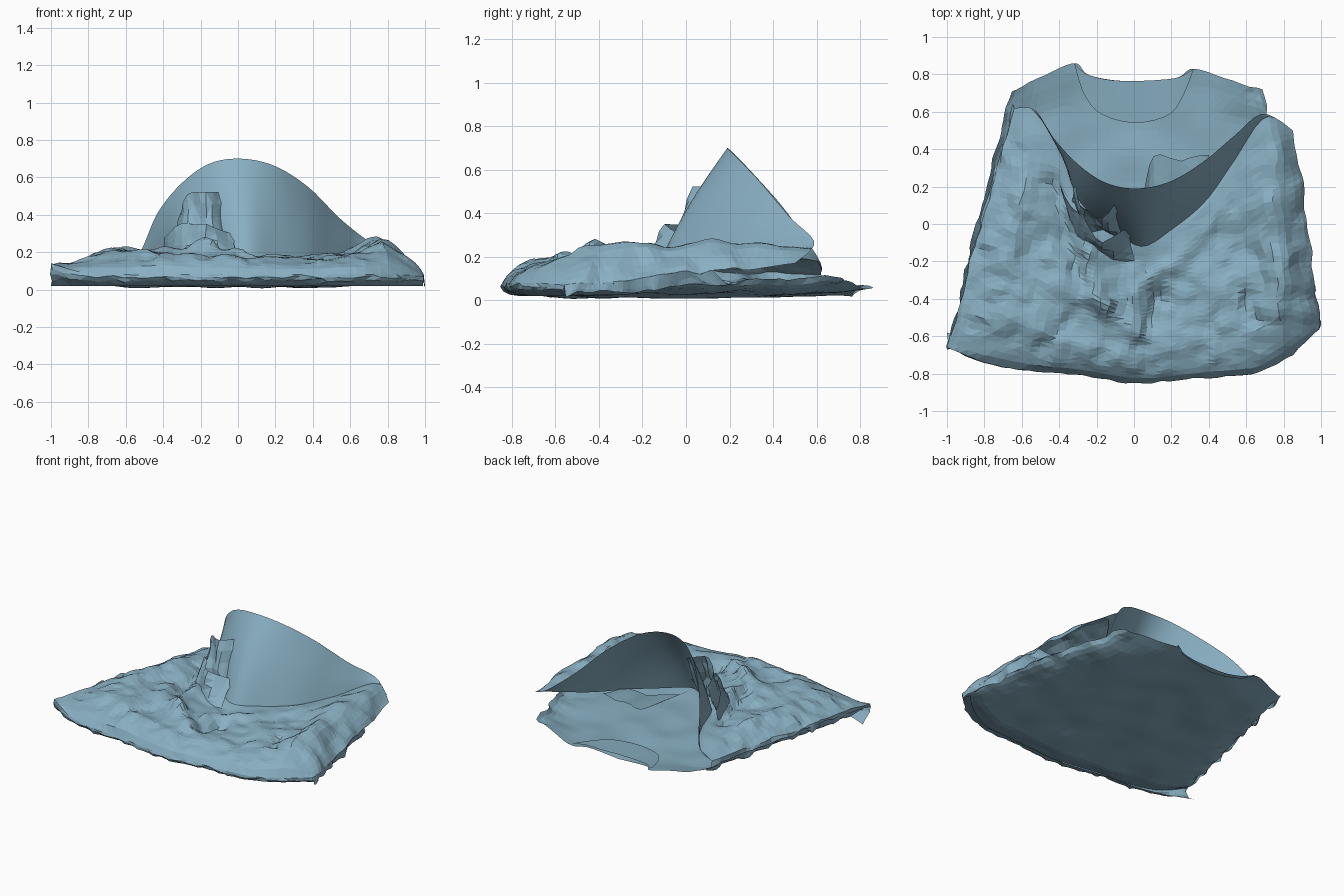
import bpy, bmesh, math
from mathutils import Vector, noise

if "Cube" in bpy.data.objects:
    bpy.data.objects.remove(bpy.data.objects["Cube"])


def spline(pts, t):
    """Catmull-Rom point at t in 0..1 through pts."""
    p = [Vector(q) for q in pts]
    s = min(max(t, 0), 1) * (len(p) - 1)
    i = min(int(s), len(p) - 2)
    f = s - i
    a, b, c, d = p[max(i - 1, 0)], p[i], p[i + 1], p[min(i + 2, len(p) - 1)]
    return 0.5 * (2 * b + (c - a) * f + (2 * a - 5 * b + 4 * c - d) * f * f
                  + (3 * b - a - 3 * c + d) * f ** 3)


def sheet(name, nu, nv, fn, smooth=False):
    """Cloth sheet from a function of (u, v)."""
    bm = bmesh.new()
    g = [[bm.verts.new(fn(i / nu, j / nv)) for i in range(nu + 1)] for j in range(nv + 1)]
    for j in range(nv):
        for i in range(nu):
            bm.faces.new((g[j][i], g[j][i + 1], g[j + 1][i + 1], g[j + 1][i]))
    bmesh.ops.remove_doubles(bm, verts=bm.verts, dist=0.0005)
    bmesh.ops.triangulate(bm, faces=bm.faces)
    me = bpy.data.meshes.new(name)
    bm.to_mesh(me)
    bm.free()
    ob = bpy.data.objects.new(name, me)
    bpy.context.collection.objects.link(ob)
    mat = bpy.data.materials.get("cloth") or bpy.data.materials.new("cloth")
    mat.diffuse_color = (0.25, 0.43, 0.54, 1)
    mat.use_nodes = True
    mat.node_tree.nodes["Principled BSDF"].inputs["Base Color"].default_value = mat.diffuse_color
    me.materials.append(mat)
    for p in me.polygons:
        p.use_smooth = smooth
    return ob


def crumple(p, amp, freq):
    """Random wrinkle offset."""
    q = Vector((p.x, p.y, 0.3)) * freq
    return Vector((noise.noise(q), noise.noise(q + Vector((9, 4, 1))),
                   noise.noise(q + Vector((3, 17, 5))))) * amp


FOLDS = [(-.32, .1, -.15, -.4, .05, .06), (-.2, -.4, .05, -.62, .05, .05),
         (.05, -.2, .12, -.4, -.03, .06), (.12, -.4, .04, -.65, -.05, .05),
         (-.42, .2, -.3, -.25, -.04, .05), (-.3, -.45, -.5, -.68, -.03, .04),
         (-.78, -.5, -.64, .2, .04, .12), (.74, .45, .76, -.4, .035, .1),
         (.3, -.1, .0, -.4, .03, .06), (.6, -.4, .64, -.5, -.03, .04)]


def folds(x, y):
    """Height of the long ridges and valleys of the front."""
    z = 0
    for ax, ay, bx, by, h, w in FOLDS:
        a, d = Vector((ax, ay)), Vector((bx - ax, by - ay))
        t = min(max((Vector((x, y)) - a).dot(d) / d.length_squared, 0), 1)
        z += h * math.exp(-((Vector((x, y)) - a - d * t).length / w) ** 2)
    return z


HEM = [(-1, -.66, .14), (-.82, -.73, .09), (-.6, -.78, .08), (-.4, -.79, .08), (-.2, -.82, .08),
       (0, -.845, .08), (.22, -.83, .08), (.45, -.815, .08), (.67, -.79, .08), (.86, -.68, .08),
       (.99, -.56, .07)]
BASE = [(-.64, .62, .12), (-.53, .6, .18), (-.4, .4, .2), (-.29, .12, .2), (-.12, -.02, .19),
        (.04, -.12, .18), (.2, -.03, .17), (.38, .12, .17), (.53, .33, .19), (.7, .57, .24),
        (.85, .5, .17)]
RIM = [(-.64, .62, .12), (-.53, .61, .19), (-.43, .46, .41), (-.3, .32, .57), (-.15, .22, .675),
       (.02, .19, .7), (.2, .23, .66), (.38, .34, .545), (.54, .475, .385), (.69, .59, .265),
       (.85, .5, .17)]
BACK_TOP = [(-.66, .71, .09), (-.5, .785, .07), (-.32, .86, .05), (-.25, .8, .04), (-.12, .77, .04),
            (0, .765, .04), (.13, .77, .04), (.24, .785, .04), (.32, .83, .05), (.5, .775, .08),
            (.68, .71, .1)]


# front panel, lying from the hem up to the foot of the raised neckline
def front(u, v):
    s = 2 * u - 1
    h, b = spline(HEM, u), spline(BASE, u)
    if v == 1:
        return b
    p = h.lerp(b, v)
    p.x += max(s, 0) ** 5 * .01 * math.sin(math.pi * v)
    side = 1 - abs(s) ** 10
    top = h.z + (b.z - h.z) * min(1, v / .2) ** .5
    k = math.sin(math.pi * v) ** .5
    p.z = top * side + (h.z * (1 - v) + b.z * v) * (1 - side) + k * side * folds(p.x, p.y)
    p += crumple(p, .03, 4) * k * side
    return p + crumple(p, .022, 11) * min(1, (1 - v) * 5, v * 10)


sheet("front_panel", 46, 36, front)


# raised neckline arching over the chest
def raised(u, v):
    p = spline(BASE, u).lerp(spline(RIM, u), v)
    p.y -= .02 * math.sin(math.pi * v) * math.sin(math.pi * u)
    return p


sheet("raised_neckline", 46, 8, raised, True)


# back panel on the ground
def back(u, v):
    s = 2 * u - 1
    h, b = spline(HEM, u), spline(BACK_TOP, u)
    p = h.lerp(b, v)
    p.x += max(s, 0) ** 5 * .04 * math.sin(math.pi * v)
    inner = (1 - abs(s) ** 8) * min(1, v * 10)
    edge = h.z * (1 - v) + .11 * v
    p.z = edge * (1 - inner) + .02 * inner
    p.z += .05 * max(0, v - .85) / .15 * inner * abs(s)
    p += crumple(p, .03, 10) * (1 - inner) * min(1, v * 10)
    p.z = max(0, p.z + noise.noise(p * 4) * .02 * inner)
    return p


sheet("back_panel", 46, 36, back)


# rolled hem edge tucked under the front
def hem(u, v):
    p = spline(HEM, u)
    k = math.sin(math.pi * v)
    p += Vector((0, .08 * v * v - .012 * k, (.02 - p.z) * v))
    return p + crumple(p + Vector((0, v * .1, 0)), .02, 14) * k


sheet("hem_roll", 46, 4, hem)


# crumpled side seams joining front and back
def seam(name, side, reach):
    def fn(u, v):
        p = front(side, u * reach).lerp(back(side, u * reach), v)
        k = math.sin(math.pi * v)
        p.z -= .04 * k
        return p + crumple(p + Vector((0, 0, v)), .03, 12) * k
    sheet(name, 36, 4, fn)


seam("left_seam", 0, 1)
seam("right_seam", 1, .65)

# neck facing inside the back
FACING = [(-.32, .86, .07), (-.27, .7, .05), (-.18, .59, .04), (0, .54, .035),
          (.18, .58, .04), (.26, .68, .05), (.32, .83, .07)]
NECK = [(-.32, .86, .07), (-.25, .8, .06), (-.13, .77, .05), (0, .765, .05),
        (.13, .77, .05), (.24, .785, .06), (.32, .83, .07)]
sheet("neck_facing", 20, 3, lambda u, v: spline(FACING, u).lerp(spline(NECK, u), v), True)


# bunched pleats at the left of the raised neckline, and the fold inside it
def pleat(name, low, high, n):
    def fn(u, v):
        p = spline(low, u).lerp(spline(high, u), v)
        p.y += .02 * math.sin(u * 12 + v * 3)
        return p + crumple(Vector((p.x, p.z, 0)), .03, 9)
    sheet(name, n, 5, fn)


pleat("upper_pleat", [(-.33, .12, .2), (-.27, -.02, .2), (-.16, -.06, .2), (-.06, -.04, .22)],
      [(-.31, .18, .4), (-.27, .08, .5), (-.17, .05, .52), (-.08, .09, .53)], 9)
pleat("middle_pleat", [(-.4, .16, .16), (-.3, -.1, .15), (-.18, -.2, .16), (0, -.18, .17)],
      [(-.38, .22, .28), (-.28, .02, .36), (-.18, -.06, .35), (-.02, -.06, .3)], 10)
pleat("inner_fold", [(.04, -.1, .17), (.12, -.04, .15), (.24, .04, .15), (.42, .18, .18)],
      [(.04, .16, .2), (.09, .32, .2), (.22, .36, .2), (.4, .35, .24)], 10)
